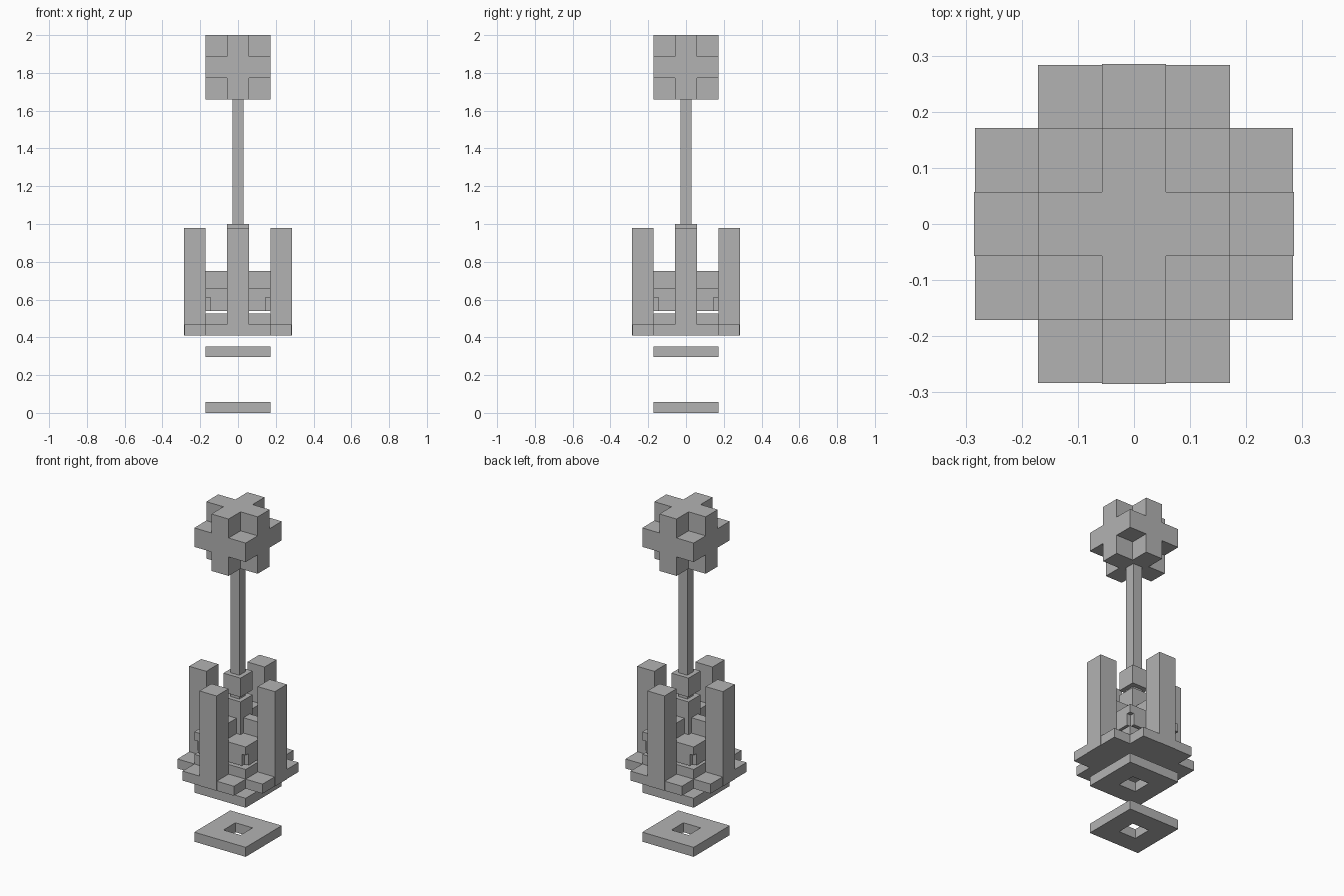
import bpy
import bmesh
from mathutils import Vector

cube = bpy.data.objects.get("Cube")
if cube:
    bpy.data.objects.remove(cube)

grey = bpy.data.materials.new("stone_grey")
grey.use_nodes = True
grey.diffuse_color = (0.45, 0.45, 0.45, 1)
grey.node_tree.nodes["Principled BSDF"].inputs["Base Color"].default_value = grey.diffuse_color

UNIT = 0.057          # half the width of a post
WIDE = UNIT * 3       # half the width of the square layers
REACH = UNIT * 5      # outer face of the posts
ROD = 0.03


def blocks(name, xs, ys, zs, keep=lambda i, j, k: True):
    """One closed mesh from the kept cells of a box grid."""
    cuts = (xs, ys, zs)
    cells = {(i, j, k)
             for i in range(len(xs) - 1)
             for j in range(len(ys) - 1)
             for k in range(len(zs) - 1) if keep(i, j, k)}
    bm = bmesh.new()
    for cell in cells:
        for axis in range(3):
            for side in (0, 1):
                beyond = list(cell)
                beyond[axis] += 1 if side else -1
                if tuple(beyond) in cells:
                    continue
                u, v = (axis + 1) % 3, (axis + 2) % 3
                corners = []
                for a, b in ((0, 0), (1, 0), (1, 1), (0, 1)):
                    p = Vector()
                    p[axis] = cuts[axis][cell[axis] + side]
                    p[u] = cuts[u][cell[u] + a]
                    p[v] = cuts[v][cell[v] + b]
                    corners.append(bm.verts.new(p))
                bm.faces.new(corners if side else corners[::-1])
    bmesh.ops.remove_doubles(bm, verts=bm.verts, dist=0.0001)
    mesh = bpy.data.meshes.new(name)
    bm.to_mesh(mesh)
    bm.free()
    mesh.materials.append(grey)
    obj = bpy.data.objects.new(name, mesh)
    bpy.context.collection.objects.link(obj)
    return obj


def square(name, half, low, high):
    return blocks(name, (-half, half), (-half, half), (low, high))


def layered(name, outer, inner, low, high, keep):
    cuts = (-outer, -inner, inner, outer)
    return blocks(name, cuts, cuts, (low, high), keep)


def ring(i, j, k):
    return not (i == 1 and j == 1)


def plus(i, j, k):
    return i == 1 or j == 1


# Floating square plates with a square hole
layered("ground_plate", WIDE, UNIT, 0.0, 0.057, ring)
layered("floating_plate", WIDE, UNIT, 0.295, 0.352, ring)

# Stepped base
layered("base_cross", REACH - 0.002, WIDE, 0.41, 0.467, plus)
square("base_step", WIDE, 0.467, 0.525)

# Notched collar, cap slab and the braces above it
layered("notched_collar", WIDE, 0.145, 0.54, 0.61, plus)
square("collar_cap", WIDE, 0.61, 0.66)
layered("braces", WIDE, ROD, 0.66, 0.752, plus)

# Four outer posts
for name, dx, dy in (("front_post", 0, -1), ("back_post", 0, 1),
                     ("left_post", 1, 0), ("right_post", -1, 0)):
    x, y = dx * UNIT * 4, dy * UNIT * 4
    blocks(name, (x - UNIT, x + UNIT), (y - UNIT, y + UNIT), (0.41, 0.98))

# Central column, its top block and the rod
square("column_foot", UNIT, 0.525, 0.54)
square("column", UNIT, 0.66, 0.857)
square("column_top", UNIT, 0.886, 1.0)
square("rod", ROD, 0.857, 1.66)

# Head: a cube with its eight corners missing
side = (-WIDE, -UNIT, UNIT, WIDE)
blocks("head", side, side, [2 - WIDE + s for s in side],
       lambda i, j, k: 1 in (i, j, k))
